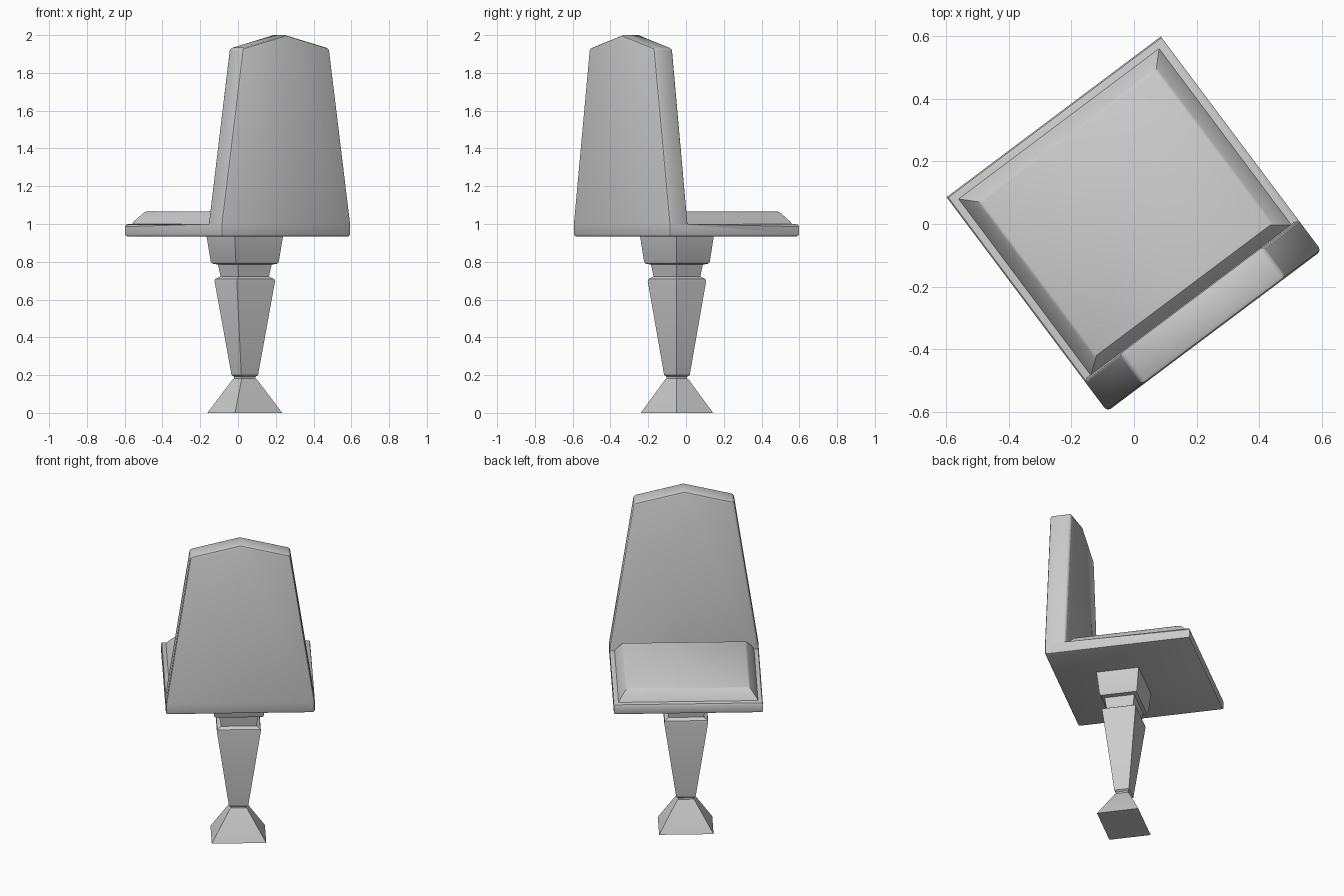
import bpy, bmesh, math

if "Cube" in bpy.data.objects:
    bpy.data.objects.remove(bpy.data.objects["Cube"])

TURN = math.atan2(0.6, 0.8)   # the whole chair is turned about z


def finish(bm, name, angle=35):
    """Turn a bmesh into a named, rotated, smooth-by-angle object."""
    bmesh.ops.recalc_face_normals(bm, faces=bm.faces)
    mesh = bpy.data.meshes.new(name)
    bm.to_mesh(mesh)
    bm.free()
    ob = bpy.data.objects.new(name, mesh)
    bpy.context.collection.objects.link(ob)
    ob.rotation_euler.z = TURN
    bpy.ops.object.select_all(action='DESELECT')
    ob.select_set(True)
    bpy.context.view_layer.objects.active = ob
    bpy.ops.object.shade_smooth_by_angle(angle=math.radians(angle))
    return ob


def rect_loft(name, levels, angle=35):
    """Loft stacked rectangles (half_x, y_min, y_max, z) into a closed solid."""
    bm = bmesh.new()
    rings = [[bm.verts.new(p) for p in
              ((-hx, y0, z), (hx, y0, z), (hx, y1, z), (-hx, y1, z))]
             for hx, y0, y1, z in levels]
    for a, b in zip(rings, rings[1:]):
        for i in range(4):
            j = (i + 1) % 4
            bm.faces.new((a[i], a[j], b[j], b[i]))
    bm.faces.new(rings[0][::-1])
    bm.faces.new(rings[-1])
    return finish(bm, name, angle)


# Seat slab and backrest: one L profile swept sideways, tapering to a peaked top
H, BACK, TOP = 0.428, -0.302, 1.93
profile = [(-H, 0.933), (H, 0.933), (H, 1.0), (BACK, 1.0),
           (BACK, TOP), (-H, TOP), (-H, 1.0)]
bm = bmesh.new()
rows = []
for side in (-1, 0, 1):
    rows.append([bm.verts.new((side * (0.287 if z == TOP else H), y,
                               2.0 if z == TOP and side == 0 else z))
                 for y, z in profile])
n = len(profile)
for a, b in zip(rows, rows[1:]):
    for i in range(n):
        j = (i + 1) % n
        bm.faces.new((a[i], a[j], b[j], b[i]))
for r in (rows[0], rows[2]):
    bm.faces.new((r[0], r[1], r[2], r[3], r[6]))
    bm.faces.new((r[6], r[3], r[4], r[5]))
bmesh.ops.recalc_face_normals(bm, faces=bm.faces)
# soften the outer edges, leaving the front corners and inner crease crisp
edges = [e for e in bm.edges
         if e.calc_face_angle_signed() > math.radians(30)
         and not all(v.co.y > 0.4 and abs(v.co.x) > 0.4 for v in e.verts)]
bmesh.ops.bevel(bm, geom=edges, offset=0.014, segments=2, profile=0.5,
                affect='EDGES', clamp_overlap=True)
finish(bm, "seat_and_backrest")

# Seat cushion
rect_loft("seat_cushion", [
    (0.405, BACK - 0.005, 0.405, 0.99),
    (0.395, BACK + 0.002, 0.395, 1.012),
    (0.358, BACK + 0.030, 0.358, 1.058),
    (0.348, BACK + 0.038, 0.348, 1.065)], 40)

# Turned pedestal: rectangular sections given as (scale, height)
def pedestal(name, steps):
    cy = -0.06
    return rect_loft(name, [(0.79 * s, cy - 0.615 * s, cy + 0.615 * s, z)
                            for s, z in steps], 30)


pedestal("pedestal_leg", [
    (0.198, 0.0), (0.066, 0.175), (0.056, 0.182), (0.056, 0.192),
    (0.070, 0.200), (0.160, 0.697), (0.157, 0.708), (0.128, 0.722),
    (0.142, 0.785), (0.172, 0.790), (0.180, 0.800), (0.203, 0.940)])
